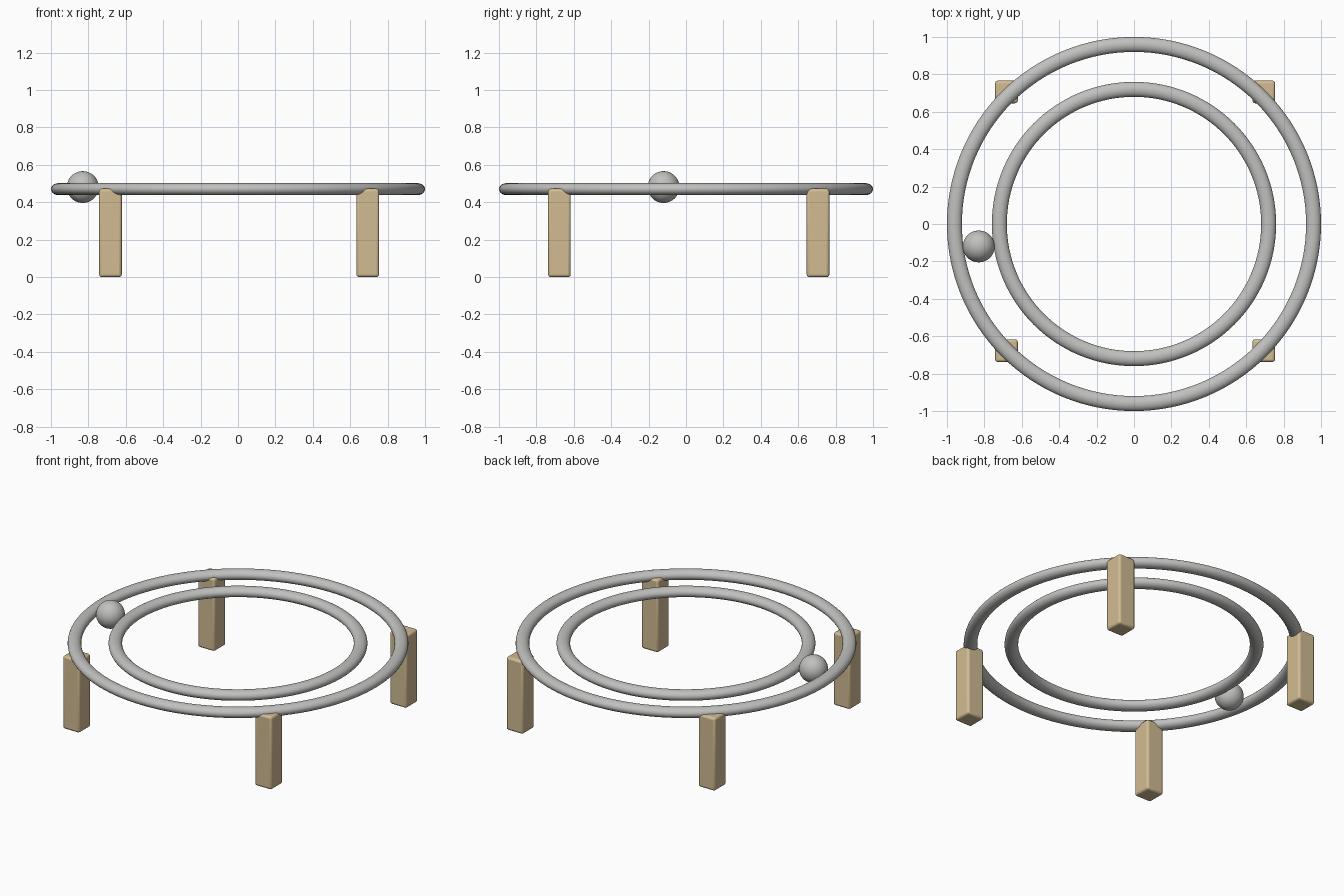
import bpy
import math

cube = bpy.data.objects.get("Cube")
if cube:
    bpy.data.objects.remove(cube, do_unlink=True)


def material(name, color):
    mat = bpy.data.materials.new(name)
    mat.use_nodes = True
    mat.diffuse_color = color
    mat.node_tree.nodes["Principled BSDF"].inputs["Base Color"].default_value = color
    return mat


metal = material("grey metal", (0.53, 0.53, 0.52, 1))
wood = material("pale wood", (0.64, 0.50, 0.29, 1))


def finish(name, mat, angle=180):
    """Name, colour and smooth the active object."""
    obj = bpy.context.object
    obj.name = name
    obj.data.materials.append(mat)
    bpy.ops.object.shade_smooth_by_angle(angle=math.radians(angle))
    return obj


# Two concentric rails with a slightly flattened tube
TUBE, FLATTEN, RAIL_Z = 0.04, 0.8, 0.47
for name, outer in (("outer_rail", 1.0), ("inner_rail", 0.76)):
    bpy.ops.mesh.primitive_torus_add(
        major_radius=outer - TUBE, minor_radius=TUBE,
        major_segments=128, minor_segments=24, location=(0, 0, RAIL_Z))
    bpy.context.object.scale.z = FLATTEN
    bpy.ops.object.transform_apply(location=False, rotation=False, scale=True)
    finish(name, metal)

# Ball resting between the rails
bpy.ops.mesh.primitive_uv_sphere_add(
    segments=48, ring_count=24, radius=0.085, location=(-0.83, -0.12, 0.481))
finish("ball", metal)

# Four square legs with rounded edges
LEG_WIDTH, LEG_HEIGHT = 0.121, 0.472
for side, x in (("right", -0.682), ("left", 0.694)):
    for end, y in (("front", -0.677), ("back", 0.706)):
        bpy.ops.mesh.primitive_cube_add(size=1, location=(x, y, LEG_HEIGHT / 2))
        bpy.context.object.scale = (LEG_WIDTH, LEG_WIDTH, LEG_HEIGHT)
        bpy.ops.object.transform_apply(location=False, rotation=False, scale=True)
        leg = finish(f"{end}_{side}_leg", wood, 40)
        bevel = leg.modifiers.new("rounded edges", "BEVEL")
        bevel.width = 0.014
        bevel.segments = 3
        # Keep the edge rounding ahead of the smoothing
        leg.modifiers.move(len(leg.modifiers) - 1, 0)
